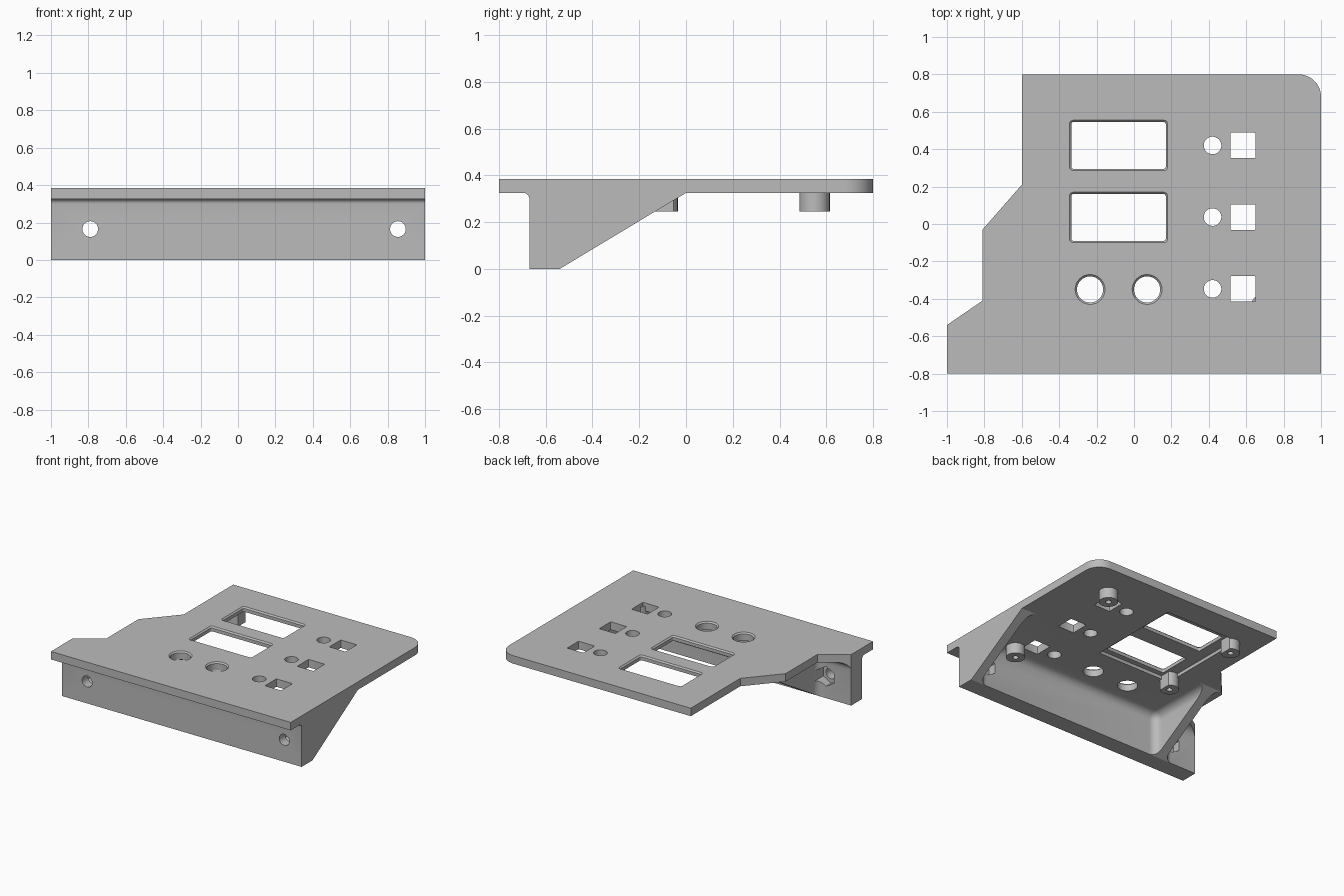
import bpy, bmesh
from math import sin, cos, pi, radians
from mathutils import Vector

if "Cube" in bpy.data.objects:
    bpy.data.objects.remove(bpy.data.objects["Cube"])

TOP, UNDER, POST_TIP = 0.385, 0.325, 0.245
WALL_FRONT, WALL_BACK = -0.67, -0.54

grey = bpy.data.materials.new("plain grey")
grey.use_nodes = True
grey.diffuse_color = (0.5, 0.5, 0.5, 1)
grey.node_tree.nodes["Principled BSDF"].inputs["Base Color"].default_value = (0.5, 0.5, 0.5, 1)


def finish(name, bm):
    bmesh.ops.recalc_face_normals(bm, faces=bm.faces)
    mesh = bpy.data.meshes.new(name)
    bm.to_mesh(mesh)
    bm.free()
    mesh.materials.append(grey)
    obj = bpy.data.objects.new(name, mesh)
    bpy.context.collection.objects.link(obj)
    return obj


def place(axis, p, h):
    if axis == "x":
        return Vector((h, p[0], p[1]))
    if axis == "y":
        return Vector((p[0], h, p[1]))
    return Vector((p[0], p[1], h))


def loft(name, axis, rings):
    """Closed solid through outlines stacked along an axis: [(points, height), ...]"""
    bm = bmesh.new()
    loops = [[bm.verts.new(place(axis, p, h)) for p in pts] for pts, h in rings]
    for a, b in zip(loops, loops[1:]):
        for i in range(len(a)):
            j = (i + 1) % len(a)
            bm.faces.new((a[i], a[j], b[j], b[i]))
    bm.faces.new(loops[0])
    bm.faces.new(loops[-1])
    return finish(name, bm)


def arc(cx, cy, r, a0, a1, n):
    return [(cx + r * cos(radians(a0 + (a1 - a0) * i / n)),
             cy + r * sin(radians(a0 + (a1 - a0) * i / n))) for i in range(n + 1)]


def circle(cx, cy, r, n=32, start=0):
    return arc(cx, cy, r, start, start + 360, n)[:-1]


def rounded_rect(x0, x1, y0, y1, r, n=4):
    return (arc(x1 - r, y1 - r, r, 0, 90, n) + arc(x0 + r, y1 - r, r, 90, 180, n)
            + arc(x0 + r, y0 + r, r, 180, 270, n) + arc(x1 - r, y0 + r, r, 270, 360, n))


def rounded_box(name, lo, hi, r):
    bm = bmesh.new()
    bmesh.ops.create_cube(bm, size=1)
    for v in bm.verts:
        v.co = [lo[i] if v.co[i] < 0 else hi[i] for i in range(3)]
    bmesh.ops.bevel(bm, geom=bm.edges[:], offset=r, segments=6, profile=0.5, affect="EDGES")
    return finish(name, bm)


def combine(target, tool, operation="DIFFERENCE"):
    mod = target.modifiers.new("cut", "BOOLEAN")
    mod.operation, mod.object, mod.solver = operation, tool, "EXACT"
    bpy.context.view_layer.objects.active = target
    bpy.ops.object.modifier_apply(modifier=mod.name)
    bpy.data.objects.remove(tool)


# Panel and bracket: side profile with the front wall and sloping gusset
profile = [(-0.9, TOP), (-0.9, UNDER)]
profile += arc(WALL_FRONT - 0.025, UNDER - 0.025, 0.025, 90, 0, 5)
profile += [(WALL_FRONT, 0), (WALL_BACK, 0), (0, UNDER), (0.9, UNDER), (0.9, TOP)]
body = loft("panel_bracket", "x", [(profile, -1.1), (profile, 1.1)])

# Trim to the stepped outline with one rounded corner
outline = [(-1, -0.8), (1, -0.8)] + arc(0.88, 0.68, 0.12, 0, 90, 10)
outline += [(-0.6, 0.8), (-0.6, 0.21), (-0.81, -0.03), (-0.81, -0.41), (-1, -0.54)]
combine(body, loft("outline", "z", [(outline, -0.2), (outline, 0.6)]), "INTERSECT")

# Hollow behind the wall, leaving two gussets with filleted corners
for x0, x1 in ((-0.65, 0.93), (-1.5, -0.72)):
    combine(body, rounded_box("hollow", (x0, WALL_BACK, -0.4), (x1, 1.3, UNDER), 0.06))

# Shallow recess under the display windows
recess = rounded_rect(-0.42, 0.2, -0.13, 0.6, 0.01)
combine(body, loft("recess", "z", [(recess, 0.2), (recess, 0.35)]))

# Windows and knob holes with chamfered rims
c = 0.01
rims = [(rounded_rect(-0.345 + c, 0.18 - c, y + c, y + 0.27 - c, 0.012),
         rounded_rect(-0.345, 0.18, y, y + 0.27, 0.02)) for y in (-0.1, 0.285)]
rims += [(circle(x, -0.35, 0.08 - c), circle(x, -0.35, 0.08)) for x in (-0.235, 0.07)]
for inner, outer in rims:
    combine(body, loft("opening", "z", [(inner, 0.1), (inner, TOP - c), (outer, TOP), (outer, 0.5)]))

# Three rows of a lamp hole and a square button hole
for y in (0.42, 0.037, -0.347):
    lamp = circle(0.42, y, 0.047)
    square = rounded_rect(0.515, 0.65, y - 0.068, y + 0.068, 0.005, 2)
    for shape in (lamp, square):
        combine(body, loft("opening", "z", [(shape, 0.1), (shape, 0.5)]))

# Wall bolt holes with hexagonal nut pockets at the back
for x in (-0.79, 0.855):
    bolt = circle(x, 0.165, 0.042)
    nut = circle(x, 0.165, 0.075, 6, 30)
    combine(body, loft("bolt", "y", [(bolt, -0.75), (bolt, -0.45)]))
    combine(body, loft("nut", "y", [(nut, -0.6), (nut, -0.42)]))


# Hollow mounting posts under the panel, the right-hand pair flattened beside the windows
def post(name, x, y, flat=None):
    bm = bmesh.new()
    section = [(0, 0.29), (0.02, 0.29), (0.02, POST_TIP), (0.065, POST_TIP), (0.065, 0.36), (0, 0.36)]
    verts = [bm.verts.new((r, 0, z)) for r, z in section]
    edges = [bm.edges.new(pair) for pair in zip(verts, verts[1:])]
    bmesh.ops.spin(bm, geom=verts + edges, cent=(0, 0, 0), axis=(0, 0, 1), angle=2 * pi, steps=32)
    bmesh.ops.remove_doubles(bm, verts=bm.verts, dist=0.0001)
    for v in bm.verts:
        v.co += Vector((x, y, 0))
        if flat is not None:
            v.co.x = min(v.co.x, flat)
    return finish(name, bm)


parts = [body,
         post("post_back_left", 0.69, 0.55), post("post_front_left", 0.69, -0.44),
         post("post_back_right", -0.4, 0.55, -0.355), post("post_front_right", -0.4, -0.1, -0.355)]

# Smooth round surfaces while keeping edges crisp
bpy.ops.object.select_all(action="DESELECT")
for part in parts:
    part.select_set(True)
bpy.context.view_layer.objects.active = body
bpy.ops.object.shade_smooth_by_angle(angle=radians(30))
